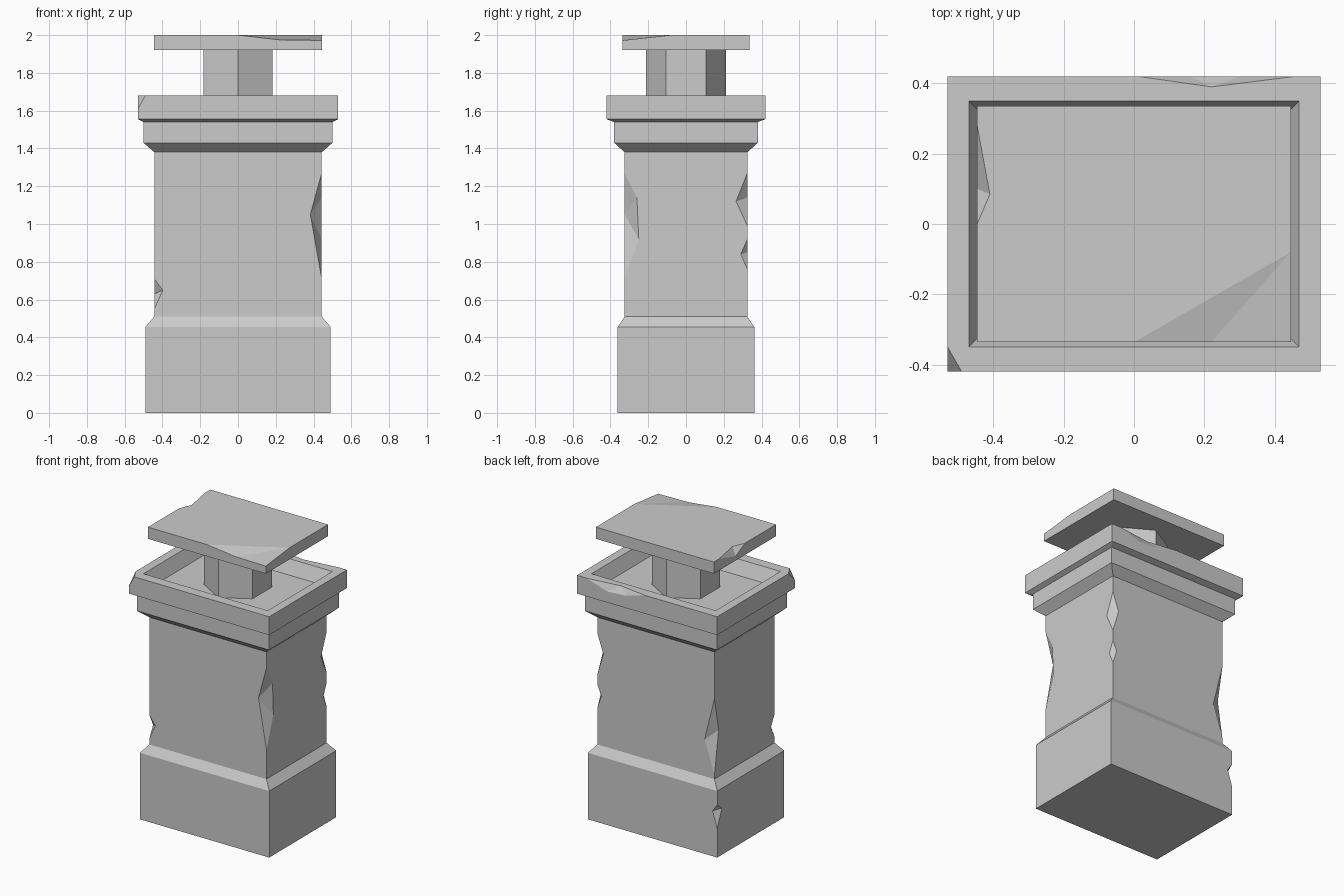
import bpy, bmesh, math

if "Cube" in bpy.data.objects:
    bpy.data.objects.remove(bpy.data.objects["Cube"])


def rect(hx, hy, z):
    return [(-hx, -hy, z), (hx, -hy, z), (hx, hy, z), (-hx, hy, z)]


def hexagon(r, z):
    return [(r * math.sin(-i * math.pi / 3), r * math.cos(-i * math.pi / 3), z) for i in range(6)]


def finish(bm, name):
    bmesh.ops.recalc_face_normals(bm, faces=bm.faces)
    me = bpy.data.meshes.new(name)
    bm.to_mesh(me)
    bm.free()
    ob = bpy.data.objects.new(name, me)
    bpy.context.collection.objects.link(ob)
    return ob


def loft(name, rings):
    bm = bmesh.new()
    loops = [[bm.verts.new(p) for p in ring] for ring in rings]
    n = len(loops[0])
    for a, b in zip(loops, loops[1:]):
        for i in range(n):
            bm.faces.new((a[i], a[(i + 1) % n], b[(i + 1) % n], b[i]))
    bm.faces.new(loops[0][::-1])
    bm.faces.new(loops[-1])
    return finish(bm, name)


def chip(ob, points):
    """Carve the convex hull of the points out of an object."""
    bm = bmesh.new()
    vs = [bm.verts.new(p) for p in points]
    bmesh.ops.convex_hull(bm, input=vs)
    cutter = finish(bm, "chip_cutter")
    cutter.hide_render = True
    mod = ob.modifiers.new("chip", 'BOOLEAN')
    mod.operation, mod.solver, mod.object = 'DIFFERENCE', 'EXACT', cutter
    dg = bpy.context.evaluated_depsgraph_get()
    me = bpy.data.meshes.new_from_object(ob.evaluated_get(dg))
    ob.modifiers.clear()
    ob.data = me
    bpy.data.objects.remove(cutter)


# Stone body: plinth, shaft, stepped crown and shallow recess
body = loft("chimney_body", [rect(*r) for r in (
    (0.49, 0.362, 0), (0.49, 0.362, 0.455), (0.443, 0.325, 0.51),
    (0.443, 0.325, 1.38), (0.50, 0.38, 1.43), (0.50, 0.38, 1.54),
    (0.53, 0.42, 1.555), (0.53, 0.42, 1.68), (0.47, 0.35, 1.68),
    (0.43, 0.31, 1.59))])

# Chips on vertical corners: sx, sy, half sizes, top z, bottom z,
# then (inset, z) points on the front/back face and on the side face
X, Y = 0.443, 0.325
corner_chips = [
    (1, -1, X, Y, 1.27, 0.71, [(0.06, 1.05)], [(0.065, 1.14), (0.075, 0.92)]),
    (-1, -1, X, Y, 0.71, 0.55, [(0.045, 0.65)], [(0.04, 0.63)]),
    (1, 1, X, Y, 1.27, 0.99, [(0.045, 1.14)], [(0.06, 1.12)]),
    (1, 1, X, Y, 0.92, 0.76, [(0.03, 0.85)], [(0.035, 0.84)]),
    (-1, 1, X, Y, 1.06, 0.54, [(0.075, 0.76)], [(0.045, 0.83)]),
    (-1, 1, 0.49, 0.362, 0.36, 0.20, [(0.035, 0.31)], [(0.05, 0.32)]),
]
for sx, sy, hx, hy, top, bot, fa, si in corner_chips:
    pts = [(sx * hx, sy * hy, top), (sx * hx, sy * hy, bot)]
    pts += [(sx * (hx - d), sy * hy, z) for d, z in fa]
    pts += [(sx * hx, sy * (hy - d), z) for d, z in si]
    pts.append((sx * (hx + 0.08), sy * (hy + 0.08), (top + bot) / 2))
    chip(body, pts)

# Chips on the crown rim
chip(body, [(-0.49, -0.42, 1.68), (-0.53, -0.35, 1.68), (-0.53, -0.42, 1.61), (-0.6, -0.5, 1.75)])
chip(body, [(0.01, 0.42, 1.68), (0.46, 0.42, 1.68), (0.22, 0.39, 1.68),
            (0.16, 0.42, 1.64), (0.30, 0.42, 1.63), (0.23, 0.5, 1.76)])

# Hexagonal flue carrying the cover
loft("flue_post", [hexagon(0.212, 1.57), hexagon(0.212, 1.925)])

# Cover slab with worn corner and side chip
slab = loft("cover_slab", [rect(0.446, 0.336, 1.92), rect(0.446, 0.336, 2.0)])
chip(slab, [(0.0, -0.336, 2.0), (0.24, -0.285, 2.0), (0.39, -0.21, 2.0), (0.446, -0.08, 2.0),
            (0.22, -0.336, 1.975), (0.446, -0.336, 1.972), (0.55, -0.43, 2.1)])
chip(slab, [(-0.446, 0.28, 2.0), (-0.446, 0.0, 2.0), (-0.41, 0.085, 2.0),
            (-0.446, 0.10, 1.95), (-0.53, 0.12, 2.06)])
